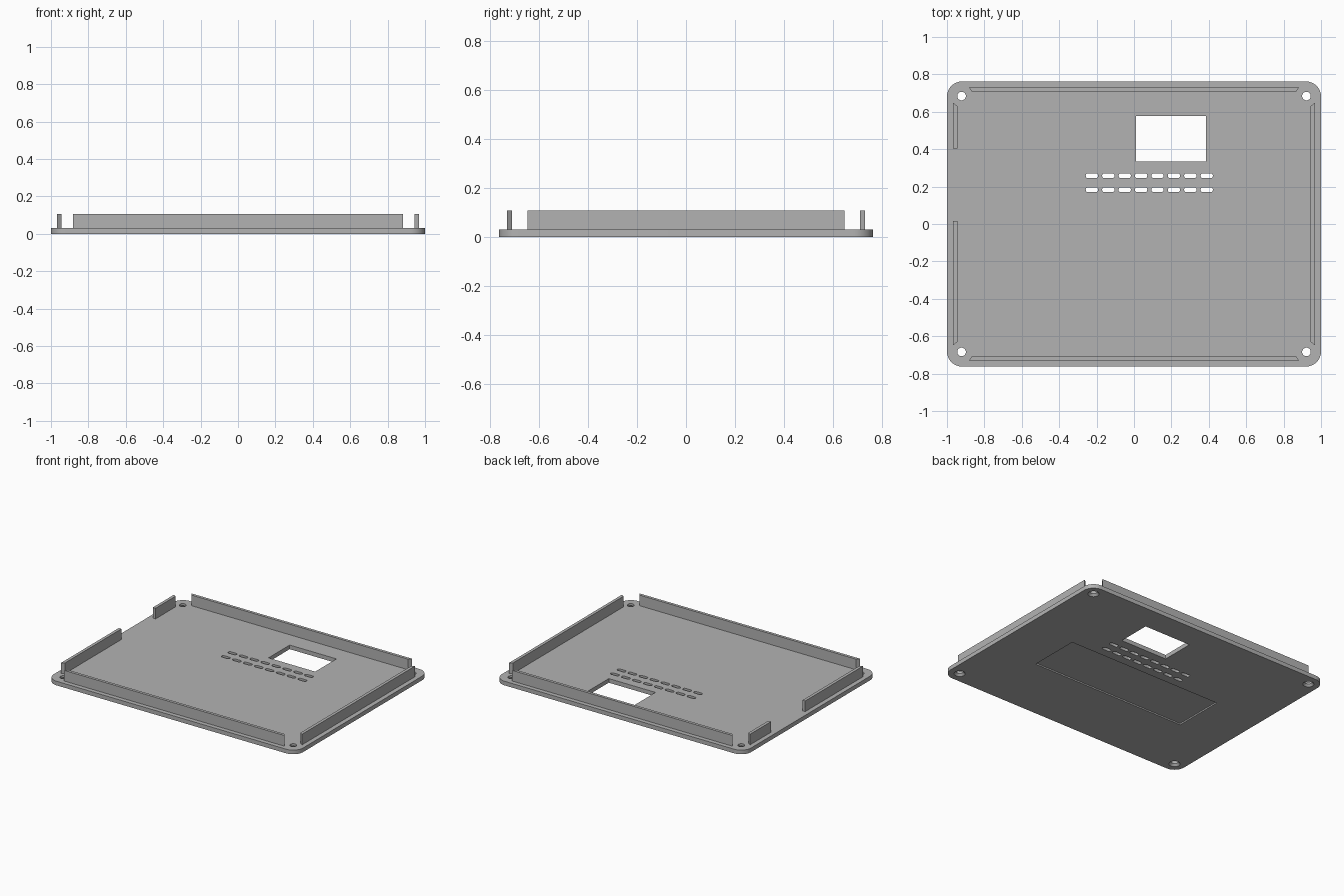
import bpy, bmesh, math

if "Cube" in bpy.data.objects:
    bpy.data.objects.remove(bpy.data.objects["Cube"], do_unlink=True)

HALF_X, HALF_Y = 1.0, 0.762
PLATE_T, LIP_TOP = 0.03, 0.107

grey = bpy.data.materials.new("light grey plastic")
grey.use_nodes = True
COLOUR = (0.45, 0.45, 0.45, 1)
grey.diffuse_color = COLOUR
grey.node_tree.nodes["Principled BSDF"].inputs["Base Color"].default_value = COLOUR


def rounded_rect(cx, cy, hx, hy, r, steps):
    """Outline of a rectangle with rounded corners, counter-clockwise."""
    pts = []
    for i, (sx, sy) in enumerate([(1, 1), (-1, 1), (-1, -1), (1, -1)]):
        for k in range(steps + 1):
            a = math.pi / 2 * (i + k / steps)
            pts.append((cx + sx * (hx - r) + r * math.cos(a),
                        cy + sy * (hy - r) + r * math.sin(a)))
    return pts


def box_outline(x0, x1, y0, y1):
    return [(x0, y0), (x1, y0), (x1, y1), (x0, y1)]


def loft(bm, rings):
    """Closed solid through a stack of (outline, z) rings."""
    loops = [[bm.verts.new((x, y, z)) for x, y in pts] for pts, z in rings]
    n = len(loops[0])
    for lo, hi in zip(loops, loops[1:]):
        for i in range(n):
            j = (i + 1) % n
            bm.faces.new((lo[i], lo[j], hi[j], hi[i]))
    bm.faces.new(loops[0][::-1])
    bm.faces.new(loops[-1])


def make_object(name, solids):
    bm = bmesh.new()
    for rings in solids:
        loft(bm, rings)
    bmesh.ops.recalc_face_normals(bm, faces=bm.faces)
    mesh = bpy.data.meshes.new(name)
    bm.to_mesh(mesh)
    bm.free()
    mesh.materials.append(grey)
    obj = bpy.data.objects.new(name, mesh)
    bpy.context.collection.objects.link(obj)
    return obj


def prism(pts, z0, z1):
    return [(pts, z0), (pts, z1)]


def circle(cx, cy, r, n=32):
    return [(cx + r * math.cos(2 * math.pi * i / n),
             cy + r * math.sin(2 * math.pi * i / n)) for i in range(n)]


# Base plate
plate = make_object("base_plate", [
    prism(rounded_rect(0, 0, HALF_X, HALF_Y, 0.08, 12), 0, PLATE_T)])

# Openings: window, two rows of vent slots, shallow underside recess
cuts = [prism(box_outline(0.01, 0.385, 0.335, 0.578), -0.02, 0.06),
        prism(box_outline(-0.62, 0.62, -0.267, 0.107), -0.02, 0.01)]
for row_y in (0.183, 0.258):
    for i in range(8):
        slot = rounded_rect(-0.225 + 0.0877 * i, row_y, 0.033, 0.013, 0.0125, 5)
        cuts.append(prism(slot, -0.02, 0.06))

# Countersunk screw holes in the corners
for sx in (-1, 1):
    for sy in (-1, 1):
        cx, cy = sx * 0.922, sy * 0.684
        cuts.append([(circle(cx, cy, r), z) for r, z in
                     [(0.037, -0.02), (0.037, 0.0), (0.023, 0.015), (0.023, 0.06)]])

cutter = make_object("opening_cutter", cuts)
cutter.hide_render = True
mod = plate.modifiers.new("openings", "BOOLEAN")
mod.operation = "DIFFERENCE"
mod.solver = "EXACT"
mod.object = cutter
bpy.ops.object.select_all(action="DESELECT")
bpy.context.view_layer.objects.active = plate
plate.select_set(True)
bpy.ops.object.modifier_apply(modifier=mod.name)
bpy.data.objects.remove(cutter, do_unlink=True)
bpy.ops.object.shade_smooth_by_angle(angle=math.radians(25))

# Upright lips; free ends are mitred so the outer face is longer
MITRE = 0.015
for name, s in (("front_lip", -1), ("back_lip", 1)):
    pts = [(-0.883, s * 0.73), (0.883, s * 0.73),
           (0.883 - MITRE, s * 0.709), (-0.883 + MITRE, s * 0.709)]
    make_object(name, [prism(pts, PLATE_T, LIP_TOP)])


def side_lip(name, s, y0, y1, mitre0, mitre1):
    pts = [(s * 0.967, y0), (s * 0.967, y1),
           (s * 0.945, y1 - mitre1), (s * 0.945, y0 + mitre0)]
    make_object(name, [prism(pts, PLATE_T, LIP_TOP)])


side_lip("left_lip", 1, -0.647, 0.647, MITRE, MITRE)
side_lip("right_lip_front", -1, -0.647, 0.015, MITRE, 0)
side_lip("right_lip_back", -1, 0.405, 0.647, 0, MITRE)
